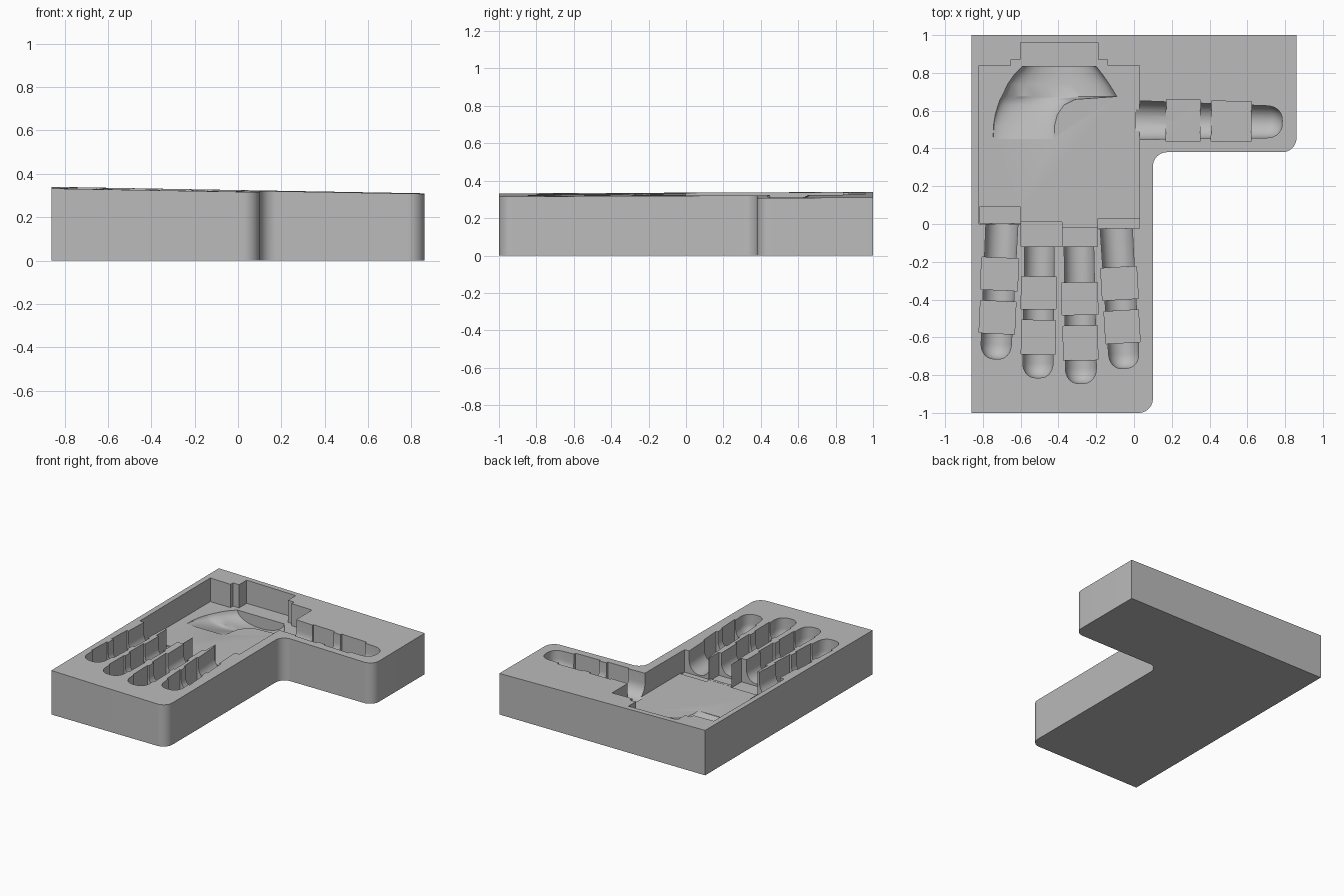
import bpy, bmesh, math
from mathutils import Vector, Matrix

default = bpy.data.objects.get("Cube")
if default:
    bpy.data.objects.remove(default, do_unlink=True)

FLOOR, OPEN_TOP = 0.16, 0.5

grey = bpy.data.materials.new("plain grey")
grey.use_nodes = True
colour = (0.5, 0.5, 0.5, 1)
grey.diffuse_color = colour
grey.node_tree.nodes["Principled BSDF"].inputs["Base Color"].default_value = colour


def make_object(name, bm):
    bmesh.ops.recalc_face_normals(bm, faces=bm.faces[:])
    mesh = bpy.data.meshes.new(name)
    bm.to_mesh(mesh)
    bm.free()
    mesh.materials.append(grey)
    obj = bpy.data.objects.new(name, mesh)
    bpy.context.collection.objects.link(obj)
    return obj


def loft(name, rings):
    """Skin a row of matching closed sections and cap both ends."""
    bm = bmesh.new()
    rows = [[bm.verts.new(p) for p in ring] for ring in rings]
    for a, b in zip(rows, rows[1:]):
        for i in range(len(a)):
            j = (i + 1) % len(a)
            bm.faces.new((a[i], a[j], b[j], b[i]))
    bm.faces.new(rows[0])
    bm.faces.new(rows[-1])
    return make_object(name, bm)


def u_section(centre, across, half, depth, steps=14):
    """Open channel section: round bottom and straight sides."""
    ring = [centre + across * half * math.cos(math.pi * i / steps)
            - Vector((0, 0, depth * math.sin(math.pi * i / steps)))
            for i in range(steps + 1)]
    for side in (-1, 1):
        p = centre + across * half * side
        ring.append(Vector((p.x, p.y, OPEN_TOP)))
    return ring


def box(name, x0, x1, y0, y1, z0, turn=0.0):
    """Pocket from height z0 up through the top, turned about its middle."""
    bm = bmesh.new()
    size = Matrix.Diagonal((x1 - x0, y1 - y0, OPEN_TOP - z0, 1))
    place = Matrix.Translation(((x0 + x1) / 2, (y0 + y1) / 2, (z0 + OPEN_TOP) / 2))
    bmesh.ops.create_cube(bm, size=1, matrix=place @ Matrix.Rotation(turn, 4, "Z") @ size)
    return make_object(name, bm)


def cut(cutter):
    cutter.hide_render = True
    mod = block.modifiers.new("cut", "BOOLEAN")
    mod.operation, mod.solver, mod.object = "DIFFERENCE", "EXACT", cutter
    bpy.context.view_layer.objects.active = block
    bpy.ops.object.modifier_apply(modifier=mod.name)
    bpy.data.objects.remove(cutter, do_unlink=True)


def finger(name, start, end, half0, half1, joints, joint_half):
    """Round channel with a domed tip, plus wider flat pockets at the joints."""
    start, end = Vector((*start, 0.245)), Vector((*end, 0.245))
    axis = (end - start).normalized()
    across = Vector((-axis.y, axis.x, 0))
    length = (end - start).length
    straight = length - half1
    stations = [(0, half0), (straight, half1)]
    for i in range(1, 9):
        a = math.pi / 2 * i / 8.3
        stations.append((straight + half1 * math.sin(a), half1 * math.cos(a) ** 0.75))
    cut(loft(name, [u_section(start + axis * s, across, r, r) for s, r in stations]))
    turn = math.atan2(axis.y, axis.x)
    for k, (s0, s1) in enumerate(joints):
        mid = start + axis * (s0 + s1) / 2
        half = (s1 - s0) / 2
        cut(box(name + "_joint", mid.x - half, mid.x + half,
                mid.y - joint_half + 0.004 * k, mid.y + joint_half - 0.004 * k,
                0.148, turn))


# L-shaped block with rounded corners and a gently sloping top
def arc(cx, cy, a0, a1, r=0.075):
    return [(cx + r * math.cos(math.radians(a0 + (a1 - a0) * i / 10)),
             cy + r * math.sin(math.radians(a0 + (a1 - a0) * i / 10))) for i in range(11)]


outline = ([(-0.86, 1), (-0.86, -1)] + arc(0.025, -0.925, -90, 0)
           + arc(0.175, 0.305, 180, 90) + arc(0.785, 0.455, -90, 0) + [(0.86, 1)])
block = loft("hand_mould_block", [
    [(x, y, 0) for x, y in outline],
    [(x, y, 0.321 - 0.0175 * x + 0.004 * y) for x, y in outline]])

# Palm and wrist pockets
cut(box("palm", -0.82, 0.03, 0.0, 0.84, FLOOR))
cut(box("wrist_step", -0.65, -0.14, 0.8, 0.87, FLOOR))
cut(box("wrist", -0.6, -0.19, 0.78, 0.96, FLOOR))

# Hollow for the heel of the palm, fading out toward the fingers
heel_rows = [(0.45, -0.75, -0.42), (0.52, -0.745, -0.42), (0.58, -0.735, -0.405),
             (0.63, -0.72, -0.37), (0.66, -0.71, -0.31), (0.675, -0.70, -0.09),
             (0.74, -0.67, -0.13), (0.79, -0.635, -0.165), (0.835, -0.59, -0.2)]
rings = []
for y, x0, x1 in heel_rows:
    depth = 0.004 + 0.085 * math.sin((y - 0.45) / 0.39 * math.pi / 2)
    rings.append(u_section(Vector(((x0 + x1) / 2, y, FLOOR + 0.001)),
                           Vector((1, 0, 0)), (x1 - x0) / 2, depth))
cut(loft("palm_heel", rings))

# Knuckle pockets in front of the palm
for x0, x1, y0, y1 in ((-0.818, -0.6, 0.005, 0.09), (-0.598, -0.38, -0.12, 0.01),
                       (-0.378, -0.192, -0.118, -0.02), (-0.19, 0.028, -0.025, 0.03)):
    cut(box("knuckle", x0, x1, y0, y1, 0.15))
cut(box("knuckle_bridge", -0.379, -0.191, -0.03, 0.02, FLOOR + 0.001))

# Fingers and thumb
finger("little_finger", (-0.698, 0.03), (-0.733, -0.715), 0.085, 0.08,
       [(0.21, 0.38), (0.44, 0.61)], 0.098)
finger("ring_finger", (-0.5, -0.1), (-0.51, -0.815), 0.078, 0.08,
       [(0.18, 0.35), (0.41, 0.59)], 0.093)
finger("middle_finger", (-0.292, -0.1), (-0.28, -0.845), 0.078, 0.082,
       [(0.21, 0.38), (0.44, 0.62)], 0.095)
finger("index_finger", (-0.095, -0.01), (-0.05, -0.765), 0.085, 0.08,
       [(0.22, 0.39), (0.45, 0.62)], 0.095)
finger("thumb", (0.01, 0.55), (0.785, 0.54), 0.103, 0.085,
       [(0.16, 0.34), (0.4, 0.61)], 0.11)

# Smooth the rounded channels and corners, keep pocket edges sharp
bpy.ops.object.select_all(action="DESELECT")
block.select_set(True)
bpy.context.view_layer.objects.active = block
bpy.ops.object.shade_smooth_by_angle(angle=math.radians(30))
